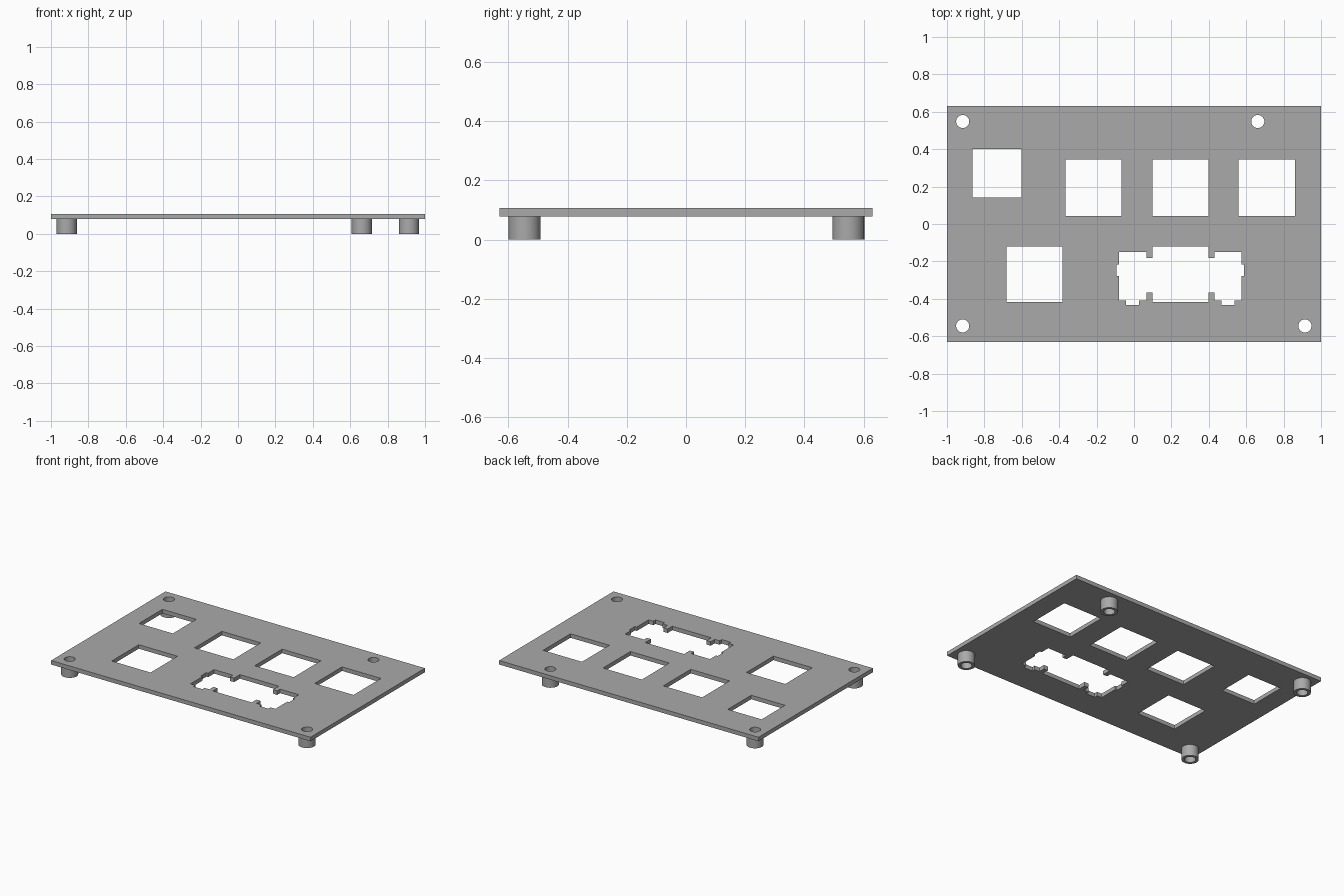
import bpy, bmesh, math

cube = bpy.data.objects.get("Cube")
if cube:
    bpy.data.objects.remove(cube, do_unlink=True)

grey = bpy.data.materials.new("plain grey")
grey.use_nodes = True
colour = (0.4, 0.4, 0.4, 1)
grey.diffuse_color = colour
grey.node_tree.nodes["Principled BSDF"].inputs["Base Color"].default_value = colour

PLATE_BOTTOM, PLATE_TOP = 0.078, 0.106
HOLE_R, POST_R = 0.035, 0.054


def rect(x0, x1, y0, y1):
    return [(x0, y0), (x1, y0), (x1, y1), (x0, y1)]


def circle(x, y, r, n=48):
    return [(x + r * math.cos(2 * math.pi * i / n),
             y + r * math.sin(2 * math.pi * i / n)) for i in range(n)]


def extruded(name, loops, z0, z1):
    """Solid from an outer outline and any hole outlines inside it."""
    curve = bpy.data.curves.new(name, 'CURVE')
    curve.dimensions = '2D'
    curve.fill_mode = 'BOTH'
    curve.extrude = (z1 - z0) / 2
    for loop in loops:
        spline = curve.splines.new('POLY')
        spline.points.add(len(loop) - 1)
        for point, (x, y) in zip(spline.points, loop):
            point.co = (x, y, 0, 1)
        spline.use_cyclic_u = True
    temp = bpy.data.objects.new(name + " outline", curve)
    bpy.context.collection.objects.link(temp)
    graph = bpy.context.evaluated_depsgraph_get()
    mesh = bpy.data.meshes.new_from_object(temp.evaluated_get(graph))
    bpy.data.objects.remove(temp, do_unlink=True)

    # Weld caps to walls and set the height
    bm = bmesh.new()
    bm.from_mesh(mesh)
    bmesh.ops.remove_doubles(bm, verts=bm.verts, dist=1e-5)
    bmesh.ops.translate(bm, verts=bm.verts, vec=(0, 0, (z0 + z1) / 2))
    bmesh.ops.recalc_face_normals(bm, faces=bm.faces)
    bm.to_mesh(mesh)
    bm.free()

    mesh.materials.clear()
    mesh.materials.append(grey)
    obj = bpy.data.objects.new(name, mesh)
    bpy.context.collection.objects.link(obj)
    bpy.ops.object.select_all(action='DESELECT')
    obj.select_set(True)
    bpy.context.view_layer.objects.active = obj
    bpy.ops.object.shade_smooth_by_angle(angle=math.radians(30))
    return obj


# Square windows
windows = [rect(-0.863, -0.602, 0.142, 0.40), rect(-0.682, -0.382, -0.417, -0.119)]
windows += [rect(x, x + 0.3, 0.044, 0.346) for x in (-0.367, 0.098, 0.56)]

# Wide notched window, mirrored about its own centre line
half = [(0.098, -0.119), (0.098, -0.183), (0.066, -0.183), (0.066, -0.151),
        (-0.079, -0.151), (-0.079, -0.217), (-0.093, -0.217), (-0.093, -0.279),
        (-0.079, -0.279), (-0.079, -0.41), (-0.042, -0.41), (-0.042, -0.433),
        (0.028, -0.433), (0.028, -0.41), (0.066, -0.41), (0.066, -0.366),
        (0.098, -0.366), (0.098, -0.417)]
middle = 0.248
windows.append(half + [(2 * middle - x, y) for x, y in reversed(half)])

# Plate with windows and screw holes
posts = {"left_front": (0.914, -0.545), "right_front": (-0.916, -0.545),
         "left_back": (0.662, 0.548), "right_back": (-0.916, 0.548)}
screw_holes = [circle(x, y, HOLE_R) for x, y in posts.values()]
extruded("plate", [rect(-1, 1, -0.63, 0.63)] + windows + screw_holes,
         PLATE_BOTTOM, PLATE_TOP)

# Hollow standoffs under the screw holes
for corner, (x, y) in posts.items():
    extruded("standoff_" + corner, [circle(x, y, POST_R), circle(x, y, HOLE_R)],
             0, PLATE_BOTTOM)
